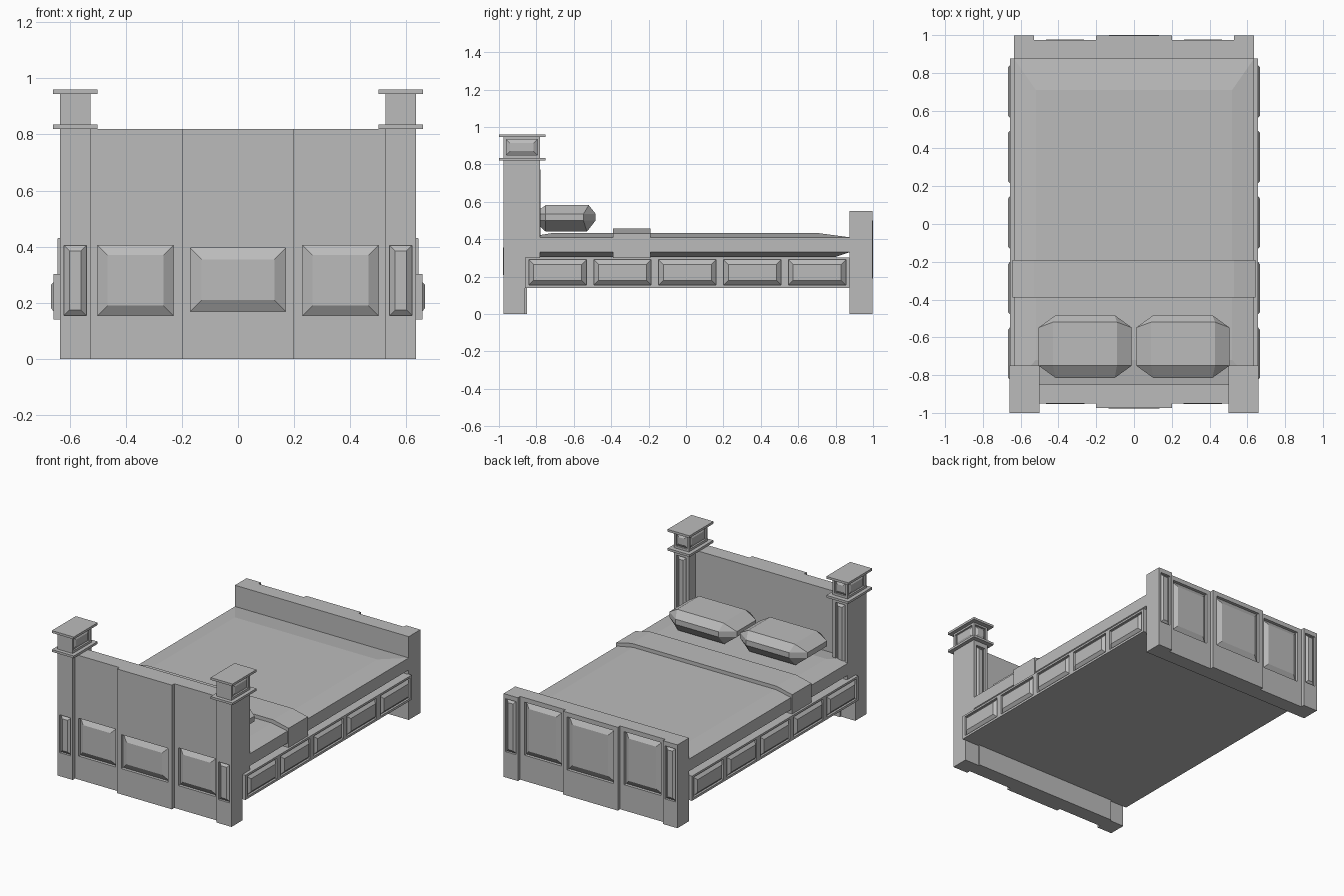
import bpy, bmesh

if "Cube" in bpy.data.objects:
    bpy.data.objects.remove(bpy.data.objects["Cube"])

grey = bpy.data.materials.new("plain_grey")
grey.use_nodes = True
grey.diffuse_color = (0.5, 0.5, 0.5, 1)
grey.node_tree.nodes["Principled BSDF"].inputs["Base Color"].default_value = (0.5, 0.5, 0.5, 1)


def finish(name, bm, mirror=False):
    """Turn a bmesh into an object, optionally mirrored across x."""
    bmesh.ops.remove_doubles(bm, verts=bm.verts, dist=0.0001)
    bmesh.ops.recalc_face_normals(bm, faces=bm.faces)
    mesh = bpy.data.meshes.new(name)
    bm.to_mesh(mesh)
    bm.free()
    mesh.materials.append(grey)
    ob = bpy.data.objects.new(name, mesh)
    bpy.context.collection.objects.link(ob)
    if mirror:
        mod = ob.modifiers.new("Mirror", "MIRROR")
        mod.use_mirror_merge = False
    return ob


def ring(bm, axis, level, a, b):
    """Rectangle from a to b on the plane where the axis equals level."""
    verts = []
    for u, v in ((a[0], a[1]), (b[0], a[1]), (b[0], b[1]), (a[0], b[1])):
        co = [u, v]
        co.insert(axis, level)
        verts.append(bm.verts.new(co))
    return verts


def add_box(bm, lo, hi, panels=()):
    """Box whose chosen faces carry a recess holding a raised, bevelled field.
    Each panel is (axis, sign, low corner, high corner, bevel, recess, rise)."""
    sides = {(p[0], p[1]): p[2:] for p in panels}
    for axis in range(3):
        rest = [i for i in range(3) if i != axis]
        a, b = [lo[i] for i in rest], [hi[i] for i in rest]
        for sign in (-1, 1):
            level = hi[axis] if sign > 0 else lo[axis]
            last = ring(bm, axis, level, a, b)
            if (axis, sign) in sides:
                pa, pb, bevel, recess, rise = sides[axis, sign]
                ia, ib = [c + bevel for c in pa], [c - bevel for c in pb]
                for depth, ca, cb in ((0, pa, pb), (-recess, pa, pb), (rise, ia, ib)):
                    new = ring(bm, axis, level + sign * depth, ca, cb)
                    for i in range(4):
                        j = (i + 1) % 4
                        bm.faces.new((last[i], last[j], new[j], new[i]))
                    last = new
            bm.faces.new(last)


def box(name, lo, hi, panels=(), mirror=False):
    bm = bmesh.new()
    add_box(bm, lo, hi, panels)
    return finish(name, bm, mirror)


def hull(name, layers, mirror=False):
    """Convex cushion from (z, x0, x1, y0, y1, corner cut) layers."""
    bm = bmesh.new()
    for z, x0, x1, y0, y1, cx, cy in layers:
        for x, sx in ((x0, 1), (x1, -1)):
            for y, sy in ((y0, 1), (y1, -1)):
                bm.verts.new((x + sx * cx, y, z))
                if cx:
                    bm.verts.new((x, y + sy * cy, z))
    bmesh.ops.convex_hull(bm, input=bm.verts)
    bmesh.ops.dissolve_limit(bm, angle_limit=0.01, verts=bm.verts, edges=bm.edges)
    return finish(name, bm, mirror)


# Headboard: centre, two side sections and posts
box("headboard_centre", (-0.2, -0.975, 0), (0.2, -0.85, 0.82),
    [(1, -1, (-0.17, 0.17), (0.17, 0.395), 0.04, 0.02, 0.003)])
box("headboard_side", (0.2, -0.95, 0), (0.53, -0.85, 0.82),
    [(1, -1, (0.23, 0.155), (0.5, 0.405), 0.035, 0.02, 0.003)], True)
box("head_post", (0.525, -0.975, 0), (0.635, -0.86, 0.82),
    [(1, -1, (0.54, 0.155), (0.62, 0.405), 0.02, 0.015, 0.002)], True)
box("head_post_inner", (0.525, -0.86, 0.14), (0.635, -0.78, 0.82),
    [(1, 1, (0.545, 0.36), (0.615, 0.79), 0.02, 0.015, 0.002)], True)

# Post tops: two flat caps with a panelled neck between them
box("post_lower_cap", (0.5, -1, 0.82), (0.66, -0.75, 0.835), mirror=True)
neck_side = ((-0.96, 0.85), (-0.795, 0.933), 0.02, 0.012, 0)
box("post_neck", (0.525, -0.975, 0.835), (0.635, -0.78, 0.945),
    [(0, 1, *neck_side), (0, -1, *neck_side),
     (1, 1, (0.54, 0.85), (0.62, 0.933), 0.02, 0.012, 0)], True)
box("post_upper_cap", (0.5, -1, 0.945), (0.66, -0.75, 0.96), mirror=True)

# Footboard: centre, two side sections and end posts
box("footboard_centre", (-0.2, 0.875, 0), (0.2, 0.997, 0.55),
    [(1, 1, (-0.17, 0.17), (0.17, 0.52), 0.04, 0.02, 0.003)])
box("footboard_side", (0.2, 0.875, 0), (0.53, 0.973, 0.55),
    [(1, 1, (0.23, 0.17), (0.5, 0.52), 0.035, 0.02, 0.003)], True)
box("foot_post", (0.53, 0.875, 0), (0.635, 0.997, 0.55),
    [(1, 1, (0.545, 0.17), (0.62, 0.52), 0.02, 0.015, 0.002)], True)

# Base and panelled side rails
box("bed_base", (-0.635, -0.86, 0.14), (0.635, 0.875, 0.3))
bm = bmesh.new()
start, step = -0.86, 0.347
for i in range(5):
    y = start + i * step
    add_box(bm, (0.63, y, 0.14), (0.657, y + step, 0.303),
            [(0, 1, (y + 0.02, 0.155), (y + step - 0.02, 0.29), 0.025, 0.014, 0.009)])
bmesh.ops.remove_doubles(bm, verts=bm.verts, dist=0.0001)
inner = [f for f in bm.faces if f.calc_area() < 0.03
         and all(abs(v.co.y - f.verts[0].co.y) < 0.0001 for v in f.verts)
         and any(abs(f.verts[0].co.y - start - k * step) < 0.001 for k in range(1, 5))]
bmesh.ops.delete(bm, geom=inner, context="FACES_ONLY")
finish("side_rail", bm, True)

# Mattress with sloped edges and the folded blanket across it
hull("mattress", [(0.305, -0.57, 0.57, -0.8, 0.8, 0, 0),
                  (0.33, -0.635, 0.635, -0.85, 0.875, 0, 0),
                  (0.41, -0.635, 0.635, -0.85, 0.875, 0, 0),
                  (0.432, -0.52, 0.52, -0.72, 0.71, 0, 0)])
hull("folded_blanket", [(0.303, -0.643, 0.643, -0.39, -0.19, 0, 0),
                        (0.43, -0.643, 0.643, -0.39, -0.19, 0, 0),
                        (0.456, -0.53, 0.53, -0.39, -0.19, 0, 0)])

# Pillows
hull("pillow", [(0.44, 0.09, 0.43, -0.75, -0.53, 0, 0),
                (0.5, 0.012, 0.505, -0.815, -0.483, 0.09, 0.065),
                (0.535, 0.012, 0.505, -0.815, -0.483, 0.09, 0.065),
                (0.582, 0.09, 0.43, -0.75, -0.52, 0, 0)], True)
